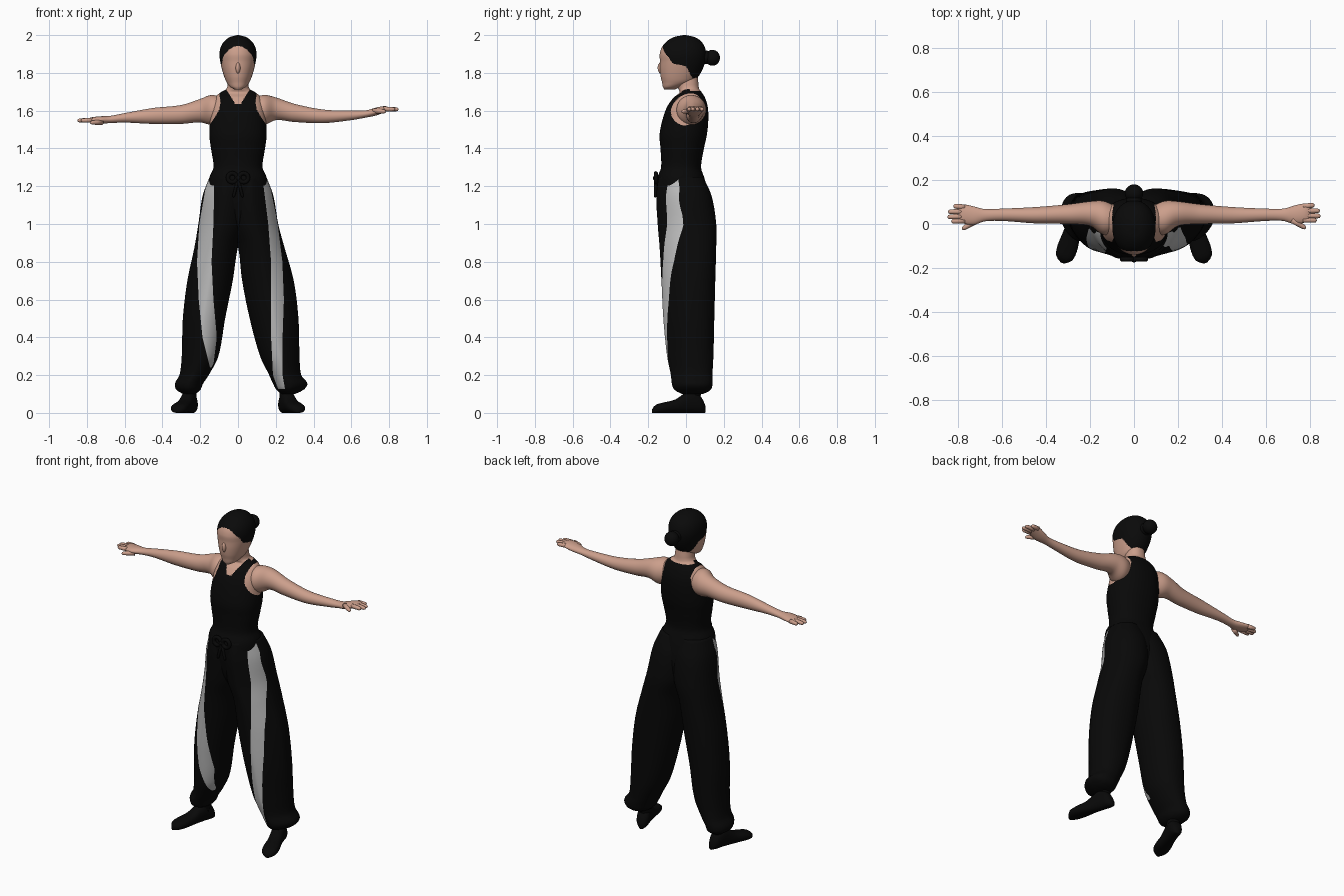
import bpy, bmesh, math
from mathutils import Vector

if "Cube" in bpy.data.objects:
    bpy.data.objects.remove(bpy.data.objects["Cube"])

def material(name, rgb):
    m = bpy.data.materials.new(name)
    m.diffuse_color = (*rgb, 1)
    m.use_nodes = True
    m.node_tree.nodes["Principled BSDF"].inputs["Base Color"].default_value = m.diffuse_color
    return m

SKIN = material("skin", (0.60, 0.345, 0.26))
BLACK = material("black_fabric", (0.0025, 0.0025, 0.0025))
HAIR = material("dark_hair", (0.003, 0.003, 0.003))
GREY = material("grey_stripe", (0.50, 0.50, 0.50))
X, Y, Z = Vector((1, 0, 0)), Vector((0, 1, 0)), Vector((0, 0, 1))

def smooth(keys, t):
    """Cubic interpolation of key rows; the first column is the parameter."""
    keys = sorted(keys)
    t = min(max(t, keys[0][0]), keys[-1][0])
    i = max(k for k in range(len(keys) - 1) if keys[k][0] <= t)
    a, b = keys[i], keys[i + 1]
    p, q = keys[max(i - 1, 0)], keys[min(i + 2, len(keys) - 1)]
    h = b[0] - a[0]
    s = (t - a[0]) / h
    out = []
    for c in range(1, len(a)):
        ma = (b[c] - p[c]) / (b[0] - p[0]) * h
        mb = (q[c] - a[c]) / (q[0] - a[0]) * h
        out.append((2*s**3 - 3*s*s + 1)*a[c] + (s**3 - 2*s*s + s)*ma
                   + (3*s*s - 2*s**3)*b[c] + (s**3 - s*s)*mb)
    return out

def linear(keys, t):
    keys = sorted(keys)
    t = min(max(t, keys[0][0]), keys[-1][0])
    for a, b in zip(keys, keys[1:]):
        if t <= b[0]:
            s = (t - a[0]) / (b[0] - a[0])
            return [u + (v - u) * s for u, v in zip(a[1:], b[1:])]

def steps(a, b, n):
    return [a + (b - a) * i / n for i in range(n + 1)]

def spow(v, p):
    return math.copysign(abs(v) ** (2 / p), v)

def ring(c, u, v, ru, rv, n=32, p=2.0):
    angs = [2 * math.pi * i / n for i in range(n)]
    return [Vector(c) + u * (ru * spow(math.cos(a), p)) + v * (rv * spow(math.sin(a), p)) for a in angs]

def loft(name, rings, mats, rule=None):
    """Skin a list of rings; rule(centre, segment) picks the material."""
    n = len(rings[0])
    verts = [p for r in rings for p in r]
    faces = [(k*n + i, k*n + (i+1) % n, (k+1)*n + (i+1) % n, (k+1)*n + i)
             for k in range(len(rings) - 1) for i in range(n)]
    faces += [tuple(reversed(range(n))), tuple(range(len(verts) - n, len(verts)))]
    me = bpy.data.meshes.new(name)
    me.from_pydata(verts, [], faces)
    for m in mats:
        me.materials.append(m)
    for f in me.polygons:
        f.use_smooth = True
        if rule:
            f.material_index = rule(f.center, f.index % n if f.index < len(faces) - 2 else n)
    bpy.context.collection.objects.link(bpy.data.objects.new(name, me))
    bm = bmesh.new()
    bm.from_mesh(me)
    bmesh.ops.recalc_face_normals(bm, faces=bm.faces)
    bm.to_mesh(me)
    bm.free()

def tube(name, a, b, r0, r1, mat):
    """Tapered limb with rounded tip."""
    a, b = Vector(a), Vector(b)
    d = (b - a).normalized()
    u = d.cross(Z).normalized()
    v = d.cross(u)
    prof = [(0, r0), (.5, (r0 + r1) / 2), (.85, r1), (.95, r1 * .75), (1, r1 * .2)]
    loft(name, [ring(a.lerp(b, t), u, v, r, r, 12) for t, r in prof], [mat])

def blob(name, c, s, mat):
    bpy.ops.mesh.primitive_uv_sphere_add(segments=28, ring_count=16, location=c)
    ob = bpy.context.object
    ob.name, ob.scale = name, s
    ob.data.materials.append(mat)
    bpy.ops.object.shade_smooth()

# Torso: hips, tank top and neck (z, half width, front y, back y)
TORSO = [(.90, .03, -.05, .06), (1.0, .13, -.115, .115), (1.1, .16, -.143, .125),
         (1.2, .157, -.155, .11), (1.25, .15, -.15, .095), (1.30, .13, -.132, .08),
         (1.4, .143, -.135, .095), (1.47, .152, -.14, .11), (1.55, .148, -.125, .118),
         (1.62, .14, -.10, .115), (1.67, .12, -.065, .10), (1.695, .095, -.035, .085),
         (1.715, .062, -.04, .07), (1.75, .054, -.05, .065), (1.80, .05, -.05, .06)]
ARMHOLE = [(1.49, .165), (1.53, .147), (1.56, .126), (1.60, .102), (1.64, .092), (1.70, .10)]

def torso_rule(c, seg):
    x = abs(c.x)
    if c.z > 1.49 and x > linear(ARMHOLE, c.z)[0]:
        return 1
    if c.y < .02:
        return int(c.z > 1.637 + max(0, x - .015) * 1.6)
    return int(c.z > 1.705)

rings = []
for z in steps(.90, 1.48, 50) + steps(1.483, 1.72, 90) + steps(1.73, 1.80, 8):
    rx, f, b = smooth(TORSO, z)
    rings.append(ring((0, (f + b) / 2, z), X, Y, rx, (b - f) / 2, 180, 2.2))
loft("torso", rings, [BLACK, SKIN], torso_rule)

# Head with hair cap (z, half width, front y, back y)
HEAD = [(1.712, .018, -.115, -.06), (1.725, .04, -.122, -.03), (1.75, .06, -.127, .035),
        (1.78, .073, -.134, .065), (1.82, .085, -.138, .088), (1.86, .094, -.138, .102),
        (1.90, .098, -.139, .107), (1.94, .09, -.125, .098), (1.97, .07, -.098, .077),
        (1.99, .042, -.062, .045), (2.0, .006, -.016, .0)]
HAIRLINE = [(-.125, 1.943), (-.105, 1.90), (-.07, 1.85), (0, 1.835), (.035, 1.77), (.08, 1.73)]
rings = []
for z in steps(1.712, 1.97, 110) + steps(1.973, 2.0, 14):
    rx, f, b = smooth(HEAD, z)
    rings.append(ring((0, (f + b) / 2, z), X, Y, rx, (b - f) / 2, 120, 2.1))
loft("head", rings, [SKIN, HAIR],
     lambda c, s: int(c.z > min(linear(HAIRLINE, c.y)[0], 1.943 - 9 * c.x ** 2)))
blob("hair_bun", (0, .14, 1.88), (.042, .04, .042), HAIR)
tube("bun_base", (0, .07, 1.885), (0, .15, 1.88), .04, .03, HAIR)
blob("nose", (0, -.133, 1.826), (.013, .017, .03), SKIN)

# Arms: distance from centre, centre z, half height, centre y, half depth
SHOULDER = [(.08, 1.605, .065, .02, .06), (.14, 1.604, .079, .028, .077)]
ARMS = {
    -1: SHOULDER + [(.2, 1.60, .062, .047, .056), (.3, 1.58, .05, .045, .045),
        (.45, 1.572, .042, .04, .037), (.6, 1.562, .025, .042, .028), (.68, 1.553, .019, .04, .028),
        (.73, 1.551, .019, .038, .042), (.78, 1.55, .014, .046, .043), (.805, 1.55, .005, .046, .03)],
    1: SHOULDER + [(.2, 1.61, .06, .047, .056), (.3, 1.588, .048, .045, .045),
        (.45, 1.57, .036, .04, .037), (.6, 1.575, .025, .042, .028), (.68, 1.583, .019, .042, .028),
        (.73, 1.595, .021, .042, .042), (.78, 1.609, .015, .05, .043), (.805, 1.61, .005, .05, .03)]}
# Legs: z, inner x, outer x, front y, back y
LEGS = {
    1: [(1.25, -.02, .15, -.145, .09), (1.15, -.05, .187, -.157, .135), (1.0, -.04, .213, -.15, .16),
        (.88, .0, .245, -.14, .16), (.7, .022, .295, -.13, .155), (.5, .062, .32, -.12, .15),
        (.3, .117, .326, -.10, .145), (.2, .165, .335, -.08, .14), (.155, .185, .368, -.075, .14),
        (.12, .205, .345, -.06, .13), (.10, .23, .30, -.02, .09)],
    -1: [(1.25, -.02, .15, -.145, .09), (1.15, -.05, .187, -.157, .135), (1.0, -.04, .21, -.15, .16),
         (.88, .0, .23, -.14, .16), (.7, .028, .268, -.13, .155), (.5, .068, .292, -.12, .15),
         (.3, .104, .298, -.10, .145), (.2, .155, .31, -.08, .14), (.155, .185, .334, -.075, .14),
         (.12, .20, .325, -.06, .13), (.10, .225, .29, -.02, .09)]}
# Stripe: z, inner x, outer x
STRIPES = {
    1: [(1.24, .13, .163), (1.0, .16, .21), (.8, .175, .235), (.6, .175, .243),
        (.4, .175, .236), (.2, .185, .236), (.12, .215, .25)],
    -1: [(1.24, .125, .163), (1.0, .13, .205), (.8, .14, .217), (.6, .13, .208),
         (.4, .112, .188), (.24, .132, .148)]}
CHAMFER = 1.5   # flatter front outer corner of the trouser legs
FOOT = [(0, .015, .04), (.08, .034, .085), (.25, .038, .12), (.4, .038, .10), (.55, .041, .072),
        (.78, .046, .055), (.93, .036, .042), (1, .008, .02)]

def edge_angle(r):
    """Ring angle at which the leg reaches the width ratio r."""
    r = max(-.9, min(.97, r))
    return math.acos(r ** (CHAMFER / 2) if r > 0 else r)

def leg_point(a):
    ca, sa = math.cos(a), math.sin(a)
    if ca > 0:
        p = CHAMFER if sa > 0 else 2.4
    else:
        p = 2.0
    return spow(ca, p), spow(sa, p)

for side, tag in ((-1, "left"), (1, "right")):
    arm = []
    for x in steps(.08, .805, 60):
        zc, rz, yc, ry = smooth(ARMS[side], x)
        arm.append(ring((side * x, yc, zc), Y, Z, ry, rz, 32))
    loft(tag + "_arm", arm, [SKIN])
    zc, yo = ARMS[side][-2][1], ARMS[side][-2][3]
    for i, (dy, tip, ty) in enumerate([(-.031, .832, -.034), (-.011, .85, -.014),
                                       (.010, .847, .010), (.030, .822, .036)]):
        tube(f"{tag}_finger_{i}", (side * .77, yo + dy, zc), (side * tip, yo + ty, zc - .002),
             .013, .0105, SKIN)
    tube(tag + "_thumb", (side * .72, yo - .03, zc - .01), (side * .782, yo - .07, zc - .014),
         .016, .01, SKIN)

    # Trouser leg: each ring is split at the stripe edges
    leg = []
    for z in steps(1.25, .10, 90):
        i, o, f, b = smooth(LEGS[side], z)
        cx, rx, cy, ry = (i + o) / 2, (o - i) / 2, (f + b) / 2, (b - f) / 2
        si, so = linear(STRIPES[side], z)
        a0 = edge_angle((so - cx) / rx)
        a1 = max(a0 + .05, edge_angle((si - cx) / rx))
        angs = steps(a0, a1, 8)[:-1] + steps(a1, a0 + 2 * math.pi, 48)[:-1]
        pts = [leg_point(a) for a in angs]
        leg.append([Vector((side * (cx + rx * u), cy - ry * v, z)) for u, v in pts])
    low = STRIPES[side][-1][0]
    loft(tag + "_trouser_leg", leg, [BLACK, GREY], lambda c, s: int(s < 8 and low < c.z < 1.24))

    # Shoe, toes turned outward
    heel, toe = Vector((side * .238, .1, 0)), Vector((side * .325, -.178, 0))
    across = (toe - heel).normalized().cross(Z)
    shoe = []
    for t in steps(0, 1, 24):
        w, h = smooth(FOOT, t)
        shoe.append(ring(heel.lerp(toe, t) + Z * h / 2, across, Z, w, h / 2, 24, 2.4))
    loft(tag + "_shoe", shoe, [BLACK])
    loft(tag + "_ankle", [ring((side * x, y, z), X, Y, r, r * 1.15, 24) for x, y, z, r in
         [(.255, .035, .06, .034), (.254, .04, .10, .034), (.262, .04, .16, .045)]], [BLACK])

    # Drawstring bow
    bpy.ops.mesh.primitive_torus_add(location=(side * .03, -.16, 1.245), major_radius=.024,
        minor_radius=.011, major_segments=24, minor_segments=10, rotation=(math.pi / 2, 0, 0))
    bpy.context.object.name = tag + "_bow_loop"
    bpy.context.object.data.materials.append(BLACK)
    bpy.ops.object.shade_smooth()
    tube(tag + "_bow_string", (0, -.16, 1.24), (side * .025, -.163, 1.14), .008, .008, BLACK)
blob("bow_knot", (0, -.16, 1.243), (.015, .015, .015), BLACK)
